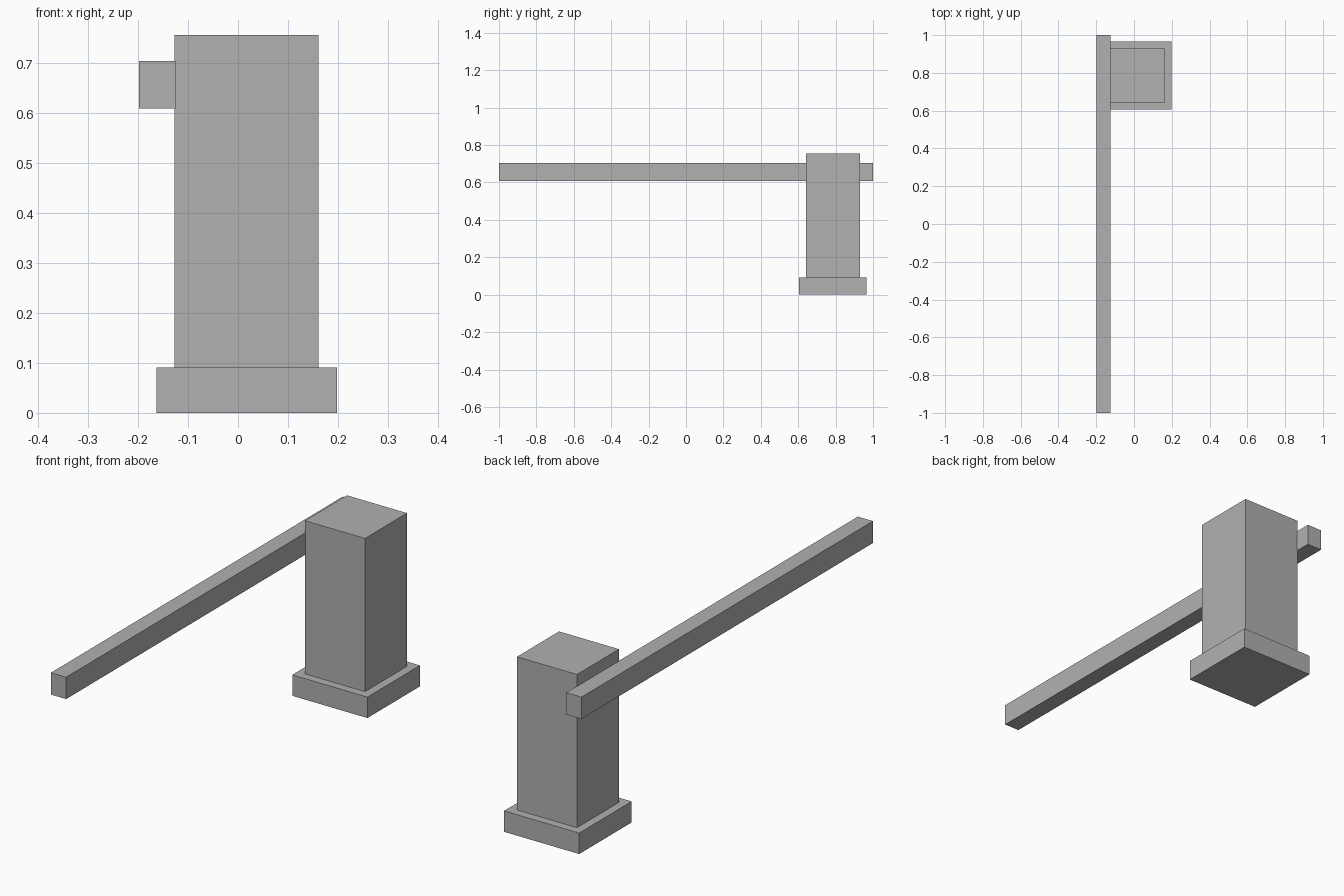
import bpy

if "Cube" in bpy.data.objects:
    bpy.data.objects.remove(bpy.data.objects["Cube"])

# Dark grey paint shared by all parts
paint = bpy.data.materials.new("dark_grey")
paint.diffuse_color = (0.44, 0.44, 0.44, 1.0)
paint.use_nodes = True
paint.node_tree.nodes["Principled BSDF"].inputs["Base Color"].default_value = paint.diffuse_color


def box(name, x, y, z):
    """Add a painted box spanning the given (min, max) ranges."""
    spans = (x, y, z)
    bpy.ops.mesh.primitive_cube_add(size=1, location=[(a + b) / 2 for a, b in spans])
    obj = bpy.context.object
    obj.name = name
    obj.scale = [b - a for a, b in spans]
    bpy.ops.object.transform_apply(location=False, rotation=False, scale=True)
    obj.data.materials.append(paint)
    return obj


# Square plinth
box("base", (-0.163, 0.198), (0.605, 0.965), (0.0, 0.091))

# Upright cabinet standing on the plinth
box("cabinet", (-0.127, 0.161), (0.641, 0.929), (0.091, 0.756))

# Long barrier arm fixed to the cabinet's left side
box("barrier_arm", (-0.198, -0.125), (-1.0, 1.0), (0.609, 0.704))
